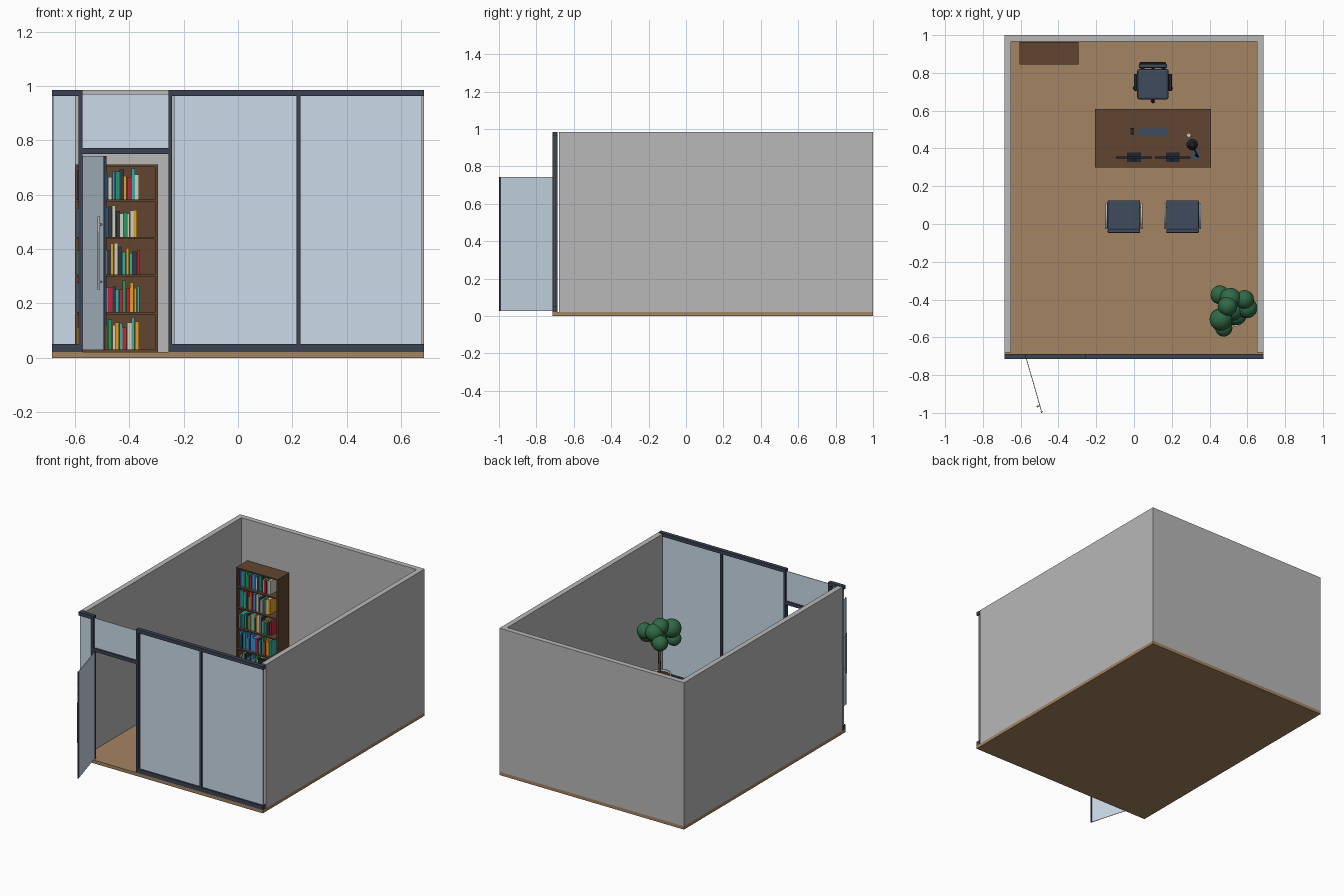
import bpy, bmesh, math, random
from mathutils import Matrix, Vector

cube = bpy.data.objects.get("Cube")
if cube:
    bpy.data.objects.remove(cube, do_unlink=True)
random.seed(4)


def material(name, *rgb):
    mat = bpy.data.materials.new(name)
    mat.use_nodes = True
    colour = (*rgb, 1)
    mat.diffuse_color = colour
    mat.node_tree.nodes["Principled BSDF"].inputs["Base Color"].default_value = colour
    return mat


wall_grey = material("wall_grey", 0.48, 0.48, 0.48)
glass = material("glass", 0.6, 0.71, 0.81)
frame = material("frame", 0.045, 0.055, 0.085)
oak = material("oak", 0.37, 0.23, 0.12)
walnut = material("walnut", 0.12, 0.06, 0.03)
fabric = material("fabric", 0.05, 0.07, 0.11)
black = material("black", 0.015, 0.018, 0.025)
metal = material("metal", 0.5, 0.52, 0.54)
white = material("white", 0.8, 0.8, 0.78)
leaf = material("leaf", 0.03, 0.14, 0.06)
soil = material("soil", 0.05, 0.03, 0.02)
book_mats = {
    "red": material("red", 0.5, 0.02, 0.04),
    "teal": material("teal", 0.04, 0.42, 0.38),
    "blue": material("blue", 0.04, 0.28, 0.7),
    "amber": material("amber", 0.75, 0.36, 0.02),
    "green": material("green", 0.02, 0.3, 0.12),
    "cream": material("cream", 0.65, 0.62, 0.5),
    "navy": material("navy", 0.03, 0.04, 0.07),
}


def finish(name, bm, mat, smooth=False, bevel=0):
    mesh = bpy.data.meshes.new(name)
    bmesh.ops.recalc_face_normals(bm, faces=bm.faces)
    for face in bm.faces:
        face.smooth = smooth
    if smooth:
        for edge in bm.edges:
            edge.smooth = edge.calc_face_angle(0) < math.radians(40)
    bm.to_mesh(mesh)
    bm.free()
    mesh.materials.append(mat)
    obj = bpy.data.objects.new(name, mesh)
    bpy.context.collection.objects.link(obj)
    if bevel:
        mod = obj.modifiers.new("Bevel", "BEVEL")
        mod.width, mod.segments = bevel, 2
    return obj


def boxes(name, mat, *ranges, bevel=0):
    """Each range is x0, x1, y0, y1, z0, z1."""
    bm = bmesh.new()
    for x0, x1, y0, y1, z0, z1 in ranges:
        centre = Matrix.Translation(((x0 + x1) / 2, (y0 + y1) / 2, (z0 + z1) / 2))
        bmesh.ops.create_cube(bm, size=1, matrix=centre @ Matrix.Diagonal((x1 - x0, y1 - y0, z1 - z0, 1)))
    return finish(name, bm, mat, bevel=bevel)


def lathe(name, mat, x, y, profile):
    """Spin a (radius, height) profile about a vertical axis."""
    bm = bmesh.new()
    verts = [bm.verts.new((x + r, y, z)) for r, z in profile]
    edges = [bm.edges.new(pair) for pair in zip(verts, verts[1:])]
    bmesh.ops.spin(bm, geom=verts + edges, cent=(x, y, 0), axis=(0, 0, 1), angle=math.tau, steps=24)
    bmesh.ops.remove_doubles(bm, verts=bm.verts, dist=0.0001)
    return finish(name, bm, mat, smooth=True)


def tube(name, mat, radius, points, closed=False):
    curve = bpy.data.curves.new(name, "CURVE")
    curve.dimensions = "3D"
    curve.bevel_depth, curve.bevel_resolution, curve.use_fill_caps = radius, 2, True
    spline = curve.splines.new("POLY")
    spline.points.add(len(points) - 1)
    for point, co in zip(spline.points, points):
        point.co = (*co, 1)
    spline.use_cyclic_u = closed
    curve.materials.append(mat)
    obj = bpy.data.objects.new(name, curve)
    bpy.context.collection.objects.link(obj)
    return obj


# Room shell
side, inner, back, top, ground = 0.685, 0.65, 1.0, 0.985, 0.022
boxes("floor", oak, (-side, side, -0.715, back, 0, ground))
boxes("walls", wall_grey,
      (-side, -inner, -0.68, back, ground, top),
      (inner, side, -0.68, back, ground, top),
      (-inner, inner, 0.965, back, ground, top))

# Glazed front: rails, posts, door header and panes
f0, f1, g0, g1 = -0.715, -0.688, -0.704, -0.699
rail_low, rail_high, hinge, jamb = 0.05, 0.962, -0.572, -0.256
boxes("front_frame", frame,
      *[(a, b, f0, f1, lo, hi) for a, b in ((-side, hinge), (jamb, side))
        for lo, hi in ((ground, rail_low), (rail_high, top))],
      *[(x, x + 0.014, f0, f1, rail_low, rail_high) for x in (hinge - 0.014, jamb, 0.215)],
      (hinge, jamb, f0, f1, 0.75, 0.772))
boxes("front_glass", glass,
      (-0.68, -0.598, g0, g1, rail_low, rail_high),
      (-0.236, 0.215, g0, g1, rail_low, rail_high),
      (0.229, 0.677, g0, g1, rail_low, rail_high),
      (hinge, jamb, g0, g1, 0.772, 0.97))

# Open glass door, modelled along local x and swung outward
length, low, high = 0.306, 0.028, 0.742
door = [boxes("door_glass", glass, (0, length, -0.002, 0.002, low, high)),
        boxes("door_edge", frame, (length - 0.008, length, -0.005, 0.005, low, high)),
        tube("door_handle", metal, 0.005, [(0.268, -0.014, z) for z in (0.25, 0.52)])]
door += [tube("handle_mount", metal, 0.003, [(0.268, y, z) for y in (-0.014, 0)]) for z in (0.28, 0.49)]
for obj in door:
    obj.location = (hinge, -0.705, 0)
    obj.rotation_euler.z = math.radians(-74)

# Bookshelf and its rows of books
left, right, front, rear, crown = -0.605, -0.295, 0.845, 0.964, 0.71
levels = [ground + i * 0.138 for i in range(5)]
boxes("bookshelf", walnut,
      (left, left + 0.01, front, rear, ground, crown),
      (right - 0.01, right, front, rear, ground, crown),
      (left, right, rear - 0.006, rear, ground, crown),
      *[(left + 0.01, right - 0.01, front, rear, z, z + 0.008) for z in levels + [crown - 0.008]])
books = {colour: [] for colour in book_mats}
for z in levels:
    x = left + 0.012
    while x < -0.37:
        width = random.uniform(0.009, 0.016)
        height = random.uniform(0.08, 0.118)
        shelf = z + 0.008
        books[random.choice(list(books))].append(
            (x, x + width, front + random.uniform(0.012, 0.025), rear - 0.012, shelf, shelf + height))
        x += width + 0.001
for colour, ranges in books.items():
    boxes("books_" + colour, book_mats[colour], *ranges)

# Desk with side panels, modesty panel and drawers
dl, dr, df, db, dt = -0.207, 0.408, 0.3, 0.608, 0.278
boxes("desk", walnut,
      (dl, dr, df, db, dt - 0.016, dt),
      (dl + 0.015, dl + 0.03, df + 0.015, db - 0.015, ground, dt - 0.016),
      (dr - 0.03, dr - 0.015, df + 0.015, db - 0.015, ground, dt - 0.016),
      (dl + 0.03, dr - 0.03, df + 0.025, df + 0.035, 0.08, dt - 0.016),
      (dr - 0.16, dr - 0.03, df + 0.05, db - 0.02, 0.04, dt - 0.016))
for z in (0.05, 0.12, 0.19):
    boxes("drawer_front", walnut, (dr - 0.155, dr - 0.035, db - 0.02, db - 0.016, z, z + 0.064))
    boxes("drawer_handle", metal, (dr - 0.115, dr - 0.075, db - 0.016, db - 0.01, z + 0.04, z + 0.046))

# Desktop equipment
for x in (0, 0.205):
    boxes("monitor", black,
          (x - 0.095, x + 0.095, 0.347, 0.358, dt + 0.04, dt + 0.15),
          (x - 0.036, x + 0.036, 0.327, 0.378, dt, dt + 0.004),
          (x - 0.008, x + 0.008, 0.336, 0.347, dt, dt + 0.09))
    boxes("screen", fabric, (x - 0.09, x + 0.09, 0.358, 0.3585, dt + 0.045, dt + 0.145))
boxes("keyboard", fabric, (0.025, 0.175, 0.464, 0.512, dt, dt + 0.006))
boxes("mouse", black, (-0.019, 0, 0.47, 0.505, dt, dt + 0.009), bevel=0.003)
lathe("mug", white, 0.29, 0.47, [(0, dt), (0.011, dt), (0.011, dt + 0.03), (0.009, dt + 0.03), (0.009, dt + 0.005), (0, dt + 0.005)])
lathe("lamp_base", fabric, 0.325, 0.365, [(0, dt), (0.026, dt), (0.026, dt + 0.007), (0, dt + 0.007)])
tube("lamp_arm", black, 0.004, [(0.325, 0.365, dt), (0.34, 0.355, dt + 0.09), (0.308, 0.42, dt + 0.16)])
lathe("lamp_shade", black, 0.308, 0.42, [(0.03, dt + 0.13), (0.012, dt + 0.16), (0, dt + 0.164)])

# Office chair on a five-arm base
cx, cy = 0.1, 0.75
boxes("office_seat", fabric, (cx - 0.083, cx + 0.083, cy - 0.09, cy + 0.07, 0.168, 0.198), bevel=0.01)
boxes("office_back", fabric, (cx - 0.075, cx + 0.075, cy + 0.075, cy + 0.098, 0.225, 0.42), bevel=0.008)
boxes("office_back_shell", black, (cx - 0.07, cx + 0.07, cy + 0.095, cy + 0.107, 0.23, 0.41), bevel=0.004)
tube("back_support", black, 0.008, [(cx, cy, 0.165), (cx, cy + 0.09, 0.165), (cx, cy + 0.1, 0.28)])
tube("chair_column", metal, 0.011, [(cx, cy, 0.05), (cx, cy, 0.17)])
for sx in (-1, 1):
    x = cx + sx * 0.092
    tube("arm_support", black, 0.005, [(cx + sx * 0.06, cy, 0.168), (x, cy, 0.175), (x, cy, 0.26)])
    boxes("arm_pad", black, (x - 0.009, x + 0.009, cy - 0.045, cy + 0.045, 0.255, 0.268), bevel=0.004)
for i in range(5):
    spoke = Vector((math.sin(i * math.tau / 5), -math.cos(i * math.tau / 5), 0)) * 0.1
    tip = Vector((cx, cy, 0.045)) + spoke
    tube("base_arm", black, 0.006, [(cx, cy, 0.06), tip])
    lathe("caster", black, tip.x, tip.y, [(0, ground), (0.009, ground + 0.002), (0.01, 0.034), (0, 0.045)])

# Two visitor chairs with loop side frames, facing the desk
for gx in (-0.053, 0.257):
    boxes("visitor_seat", fabric, (gx - 0.086, gx + 0.086, -0.03, 0.125, 0.16, 0.188), bevel=0.006)
    boxes("visitor_back", fabric, (gx - 0.086, gx + 0.086, -0.048, -0.026, 0.175, 0.335), bevel=0.006)
    for sx in (-1, 1):
        x = gx + sx * 0.093
        tube("visitor_frame", metal, 0.006, [(x, -0.022, 0.028), (x, 0.108, 0.028), (x, 0.108, 0.24), (x, -0.022, 0.24)], closed=True)
    for y in (0, 0.09):
        tube("seat_rail", metal, 0.004, [(gx - 0.093, y, 0.157), (gx + 0.093, y, 0.157)])

# Potted tree
px, py = 0.525, -0.475
lathe("pot", white, px, py, [(0, ground), (0.05, ground), (0.07, 0.16), (0.062, 0.16), (0.058, 0.13), (0, 0.13)])
lathe("pot_soil", soil, px, py, [(0.062, 0.148), (0, 0.15)])
tube("trunk", walnut, 0.008, [(px, py, 0.14), (px + 0.005, py, 0.25), (px, py + 0.01, 0.42)])
bm = bmesh.new()
for dx, dy, z, radius in ((-0.07, 0.1, 0.42, 0.05), (-0.015, 0.08, 0.47, 0.057), (0.06, 0.075, 0.46, 0.05),
                          (0.075, 0.03, 0.42, 0.053), (0.0, 0.02, 0.41, 0.055), (-0.065, -0.03, 0.47, 0.06),
                          (-0.05, -0.075, 0.38, 0.046), (-0.03, 0.04, 0.5, 0.052), (0.02, -0.01, 0.37, 0.05)):
    bmesh.ops.create_icosphere(bm, subdivisions=3, radius=radius, matrix=Matrix.Translation((px + dx, py + dy, z)))
finish("foliage", bm, leaf, smooth=True)
